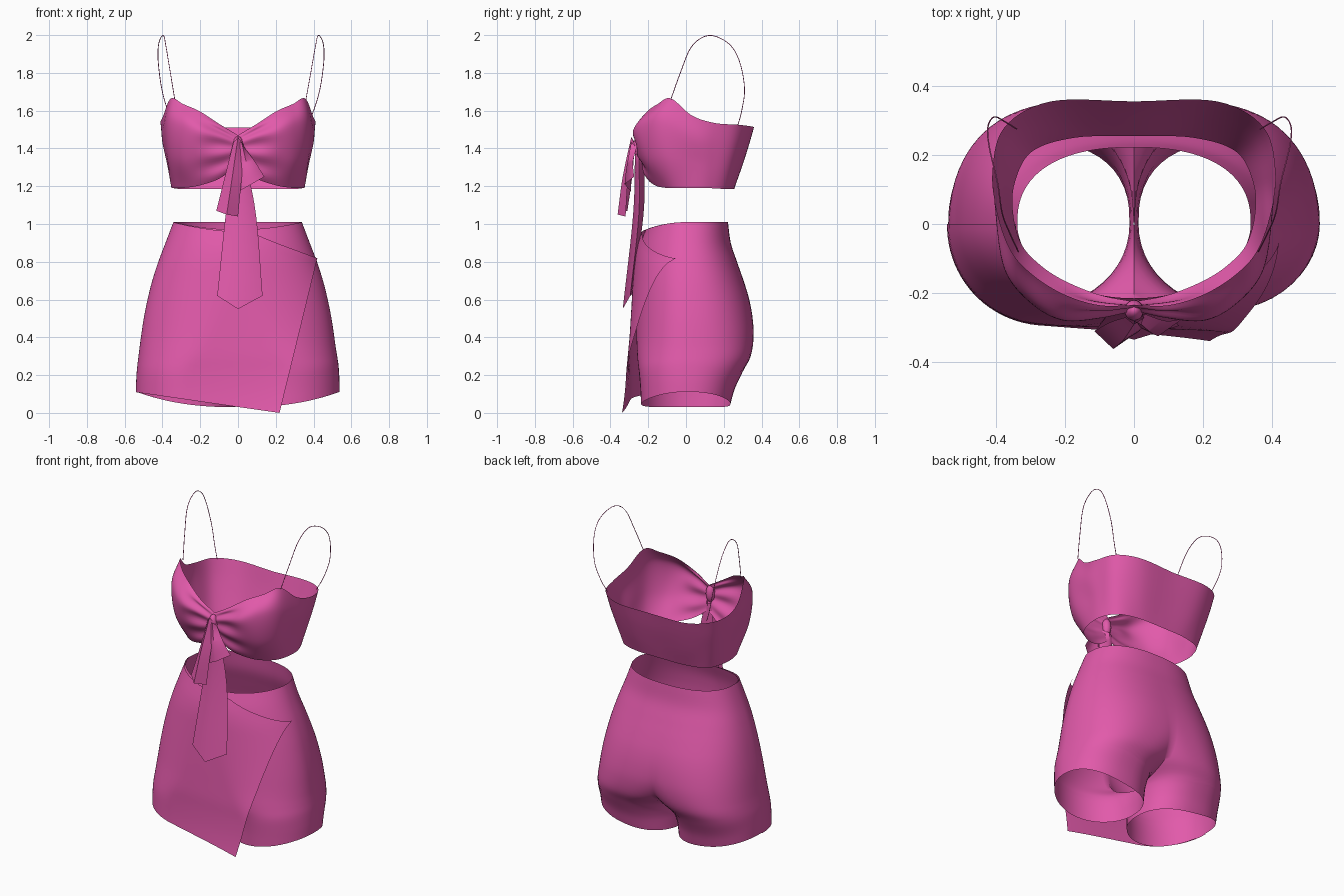
import bpy, bmesh, math
from mathutils import Vector

if "Cube" in bpy.data.objects:
    bpy.data.objects.remove(bpy.data.objects["Cube"])

pink = bpy.data.materials.new("pink_fabric")
pink.diffuse_color = (0.76, 0.102, 0.405, 1)
pink.use_nodes = True
pink.node_tree.nodes["Principled BSDF"].inputs["Base Color"].default_value = pink.diffuse_color


def spline(pts, s):
    """Catmull-Rom through pts, s in 0..1"""
    n = len(pts) - 1
    f = min(max(s, 0), 1) * n
    i = min(int(f), n - 1)
    t = f - i
    b, c = Vector(pts[i]), Vector(pts[i + 1])
    a = Vector(pts[i - 1]) if i > 0 else 2 * b - c
    d = Vector(pts[i + 2]) if i + 2 <= n else 2 * c - b
    return 0.5 * (2 * b + (c - a) * t + (2 * a - 5 * b + 4 * c - d) * t * t
                  + (3 * b - a - 3 * c + d) * t ** 3)


def patch(ctrl, nu, nv):
    """Smooth grid through rows of control points"""
    return [[spline([spline(row, j / nv) for row in ctrl], i / nu)
             for j in range(nv + 1)] for i in range(nu + 1)]


def build(name, grid, mirror=False, angle=50):
    bm = bmesh.new()
    vs = [[bm.verts.new(p) for p in row] for row in grid]
    for a, b in zip(vs, vs[1:]):
        for j in range(len(a) - 1):
            bm.faces.new((a[j], a[j + 1], b[j + 1], b[j]))
    if mirror:
        geo = bm.verts[:] + bm.edges[:] + bm.faces[:]
        bmesh.ops.mirror(bm, geom=geo, axis='X', merge_dist=0.0005)
    bmesh.ops.remove_doubles(bm, verts=bm.verts[:], dist=0.0005)
    bmesh.ops.recalc_face_normals(bm, faces=bm.faces[:])
    me = bpy.data.meshes.new(name)
    bm.to_mesh(me)
    bm.free()
    ob = bpy.data.objects.new(name, me)
    bpy.context.collection.objects.link(ob)
    finish(ob, angle)


def finish(ob, angle=50):
    ob.data.materials.append(pink)
    bpy.ops.object.select_all(action='DESELECT')
    ob.select_set(True)
    bpy.context.view_layer.objects.active = ob
    if ob.type == 'MESH':
        bpy.ops.object.shade_smooth_by_angle(angle=math.radians(angle))


def lerp(a, b, t):
    return a + (b - a) * t


def piecewise(pts, x):
    for (x0, y0), (x1, y1) in zip(pts, pts[1:]):
        if x <= x1:
            return lerp(y0, y1, max(0, (x - x0) / (x1 - x0)))
    return pts[-1][1]


# Bandeau top: columns from front centre round to back centre, each top to hem
cols = [
    [(0, -.235, 1.47), (0, -.25, 1.43), (0, -.245, 1.38), (0, -.225, 1.31)],
    [(.10, -.235, 1.53), (.10, -.265, 1.47), (.10, -.25, 1.36), (.10, -.205, 1.24)],
    [(.20, -.205, 1.595), (.21, -.275, 1.50), (.21, -.24, 1.35), (.20, -.165, 1.205)],
    [(.29, -.15, 1.635), (.30, -.225, 1.53), (.30, -.20, 1.35), (.27, -.12, 1.193)],
    [(.355, -.08, 1.665), (.375, -.13, 1.54), (.365, -.11, 1.36), (.325, -.06, 1.19)],
    [(.395, .03, 1.575), (.40, .03, 1.46), (.375, .03, 1.33), (.35, .03, 1.19)],
    [(.41, .15, 1.535), (.395, .14, 1.43), (.37, .13, 1.31), (.345, .12, 1.19)],
    [(.375, .28, 1.525), (.355, .26, 1.42), (.33, .235, 1.31), (.295, .21, 1.185)],
    [(.24, .355, 1.515), (.22, .325, 1.41), (.20, .29, 1.30), (.17, .25, 1.185)],
    [(0, .355, 1.51), (0, .325, 1.40), (0, .29, 1.29), (0, .255, 1.185)],
]
top = patch(cols, 63, 30)
for row in top:
    for j, p in enumerate(row):   # gathered folds fanning out from the knot
        if p.y < 0:
            p.y -= .008 * math.sin(j / 30 * math.tau * 3.5) * math.exp(-((p.x - .11) / .09) ** 2)
build("bandeau_top", top, mirror=True)

# Thin shoulder straps
path = [(.36, -.08, 1.66), (.385, -.03, 1.80), (.41, .03, 1.94), (.425, .12, 1.998),
        (.45, .22, 1.96), (.455, .28, 1.87), (.435, .31, 1.72), (.40, .295, 1.60), (.365, .275, 1.525)]
for side, k in (("right", 1), ("left", -.93)):
    cu = bpy.data.curves.new("strap_" + side, 'CURVE')
    cu.dimensions = '3D'
    cu.bevel_depth = .002
    cu.bevel_resolution = 1
    sp = cu.splines.new('POLY')
    sp.points.add(40)
    for i, pt in enumerate(sp.points):
        p = spline(path, i / 40)
        pt.co = (p.x * k, p.y, p.z, 1)
    ob = bpy.data.objects.new("strap_" + side, cu)
    bpy.context.collection.objects.link(ob)
    finish(ob)

# Knot
bpy.ops.mesh.primitive_uv_sphere_add(segments=20, ring_count=12, location=(0, -.25, 1.41))
knot = bpy.context.object
knot.name = "knot"
knot.scale = (.028, .03, .055)
finish(knot)

# Tie tails: each row is left, ridge, right
tails = {
    "long_tail": [[(-.02, -.25, 1.38), (0, -.27, 1.38), (.03, -.25, 1.38)],
                  [(-.065, -.255, 1.05), (.015, -.28, 1.05), (.095, -.25, 1.05)],
                  [(-.11, -.305, .62), (0, -.335, .55), (.13, -.295, .62)]],
    "long_tail_lining": [[(-.02, -.23, 1.36), (0, -.22, 1.36), (.03, -.25, 1.38)],
                         [(-.05, -.235, 1.05), (.02, -.225, 1.05), (.095, -.25, 1.05)],
                         [(-.10, -.29, .65), (0, -.285, .63), (.13, -.295, .62)]],
    "short_tail_left": [[(-.025, -.27, 1.43), (0, -.29, 1.46), (.03, -.27, 1.42)],
                        [(-.07, -.285, 1.25), (-.03, -.335, 1.25), (.02, -.305, 1.25)],
                        [(-.115, -.31, 1.07), (-.06, -.362, 1.05), (0, -.32, 1.04)]],
    "short_tail_right": [[(0, -.28, 1.44), (.02, -.29, 1.43), (.03, -.26, 1.41)],
                         [(0, -.29, 1.28), (.05, -.315, 1.30), (.09, -.28, 1.33)],
                         [(0, -.29, 1.17), (.07, -.325, 1.21), (.14, -.275, 1.25)]],
}
for name, rows in tails.items():
    build(name, patch(rows, 12, 2), angle=60)

# Shorts profile: height, half width, front depth, back depth, leg split
prof = [(1.01, .338, .215, .222, 0), (.9, .38, .245, .237, 0), (.8, .418, .257, .27, .04),
        (.7, .45, .262, .305, .10), (.6, .475, .264, .335, .20), (.5, .495, .264, .353, .33),
        (.4, .51, .262, .358, .50), (.3, .523, .258, .343, .74), (.22, .532, .25, .305, .95),
        (.12, .537, .242, .26, 1), (.03, .538, .238, .235, 1)]
SPLIT = .275
FRONT, BACK = 2.0, 2.4   # roundness of the cross-section


def power(c, n):
    return math.copysign(abs(c) ** (2 / n), c)


rings = []
for i in range(51):
    z, xo, yf, yb, w = spline(prof, i / 50)
    cx = SPLIT * min(max(w, 0), 1)
    rx = xo - cx
    a0, a1 = (math.acos(-min(cx / rx, 1) ** (n / 2)) for n in (FRONT, BACK))
    ring = []
    for j in range(49):
        t = lerp(-a0, 0, j / 24) if j < 24 else lerp(0, a1, (j - 24) / 24)
        n = FRONT if j < 24 else BACK
        s = power(math.sin(t), n)
        x = max(cx + rx * power(math.cos(t), n), 0)
        if j in (0, 48) and cx < rx:
            x = 0
        lift = .09 * (x / .54) ** 2.4 * max(0, 1 - z / .35)
        dip = .04 * max(0, -s) ** 2 * max(0, (z - .8) / .21)
        ring.append(Vector((x, s * (yf if s < 0 else yb), z + lift - dip)))
    rings.append(ring)
build("shorts", rings, mirror=True)

# Wrap panel laid over the front of the shorts
table = [tuple(spline(prof, i / 100)) for i in range(100, -1, -1)]


def at(z, k):
    return piecewise([(r[0], r[k]) for r in table], z)


def right_angle(v):
    return math.acos(min(lerp(.42, .22, v) / (at(lerp(.82, .01, v), 1) + .014), 1))


panel = []
for i in range(41):
    u, row = i / 40, []
    for j in range(31):
        v = j / 30
        th = lerp(math.pi, right_angle(v), u)
        c0 = math.cos(lerp(math.pi, right_angle(0), u))
        c1 = math.cos(lerp(math.pi, right_angle(1), u))
        z_top = piecewise([(-1, 1.01), (0, .99), (.28, .97), (.98, .82)], c0)
        z = lerp(z_top, lerp(.11, 0, (c1 + 1) / 1.4), v)
        X = at(z, 1) + lerp(.004, .014, u)
        cx = SPLIT * min(max(at(z, 4), 0), 1)
        x = X * math.cos(th)
        q = min(max(0, (abs(x) - cx) / (X - cx)), 1)
        y = -(at(z, 2) + .014) * (1 - q ** FRONT) ** (1 / FRONT)
        y -= .075 * u * v * v + .012 * u ** 6
        z -= .04 * (y / .25) ** 2 * max(0, (z - .8) / .21)
        row.append(Vector((x, y, max(z, 0))))
    panel.append(row)
build("wrap_panel", panel)
